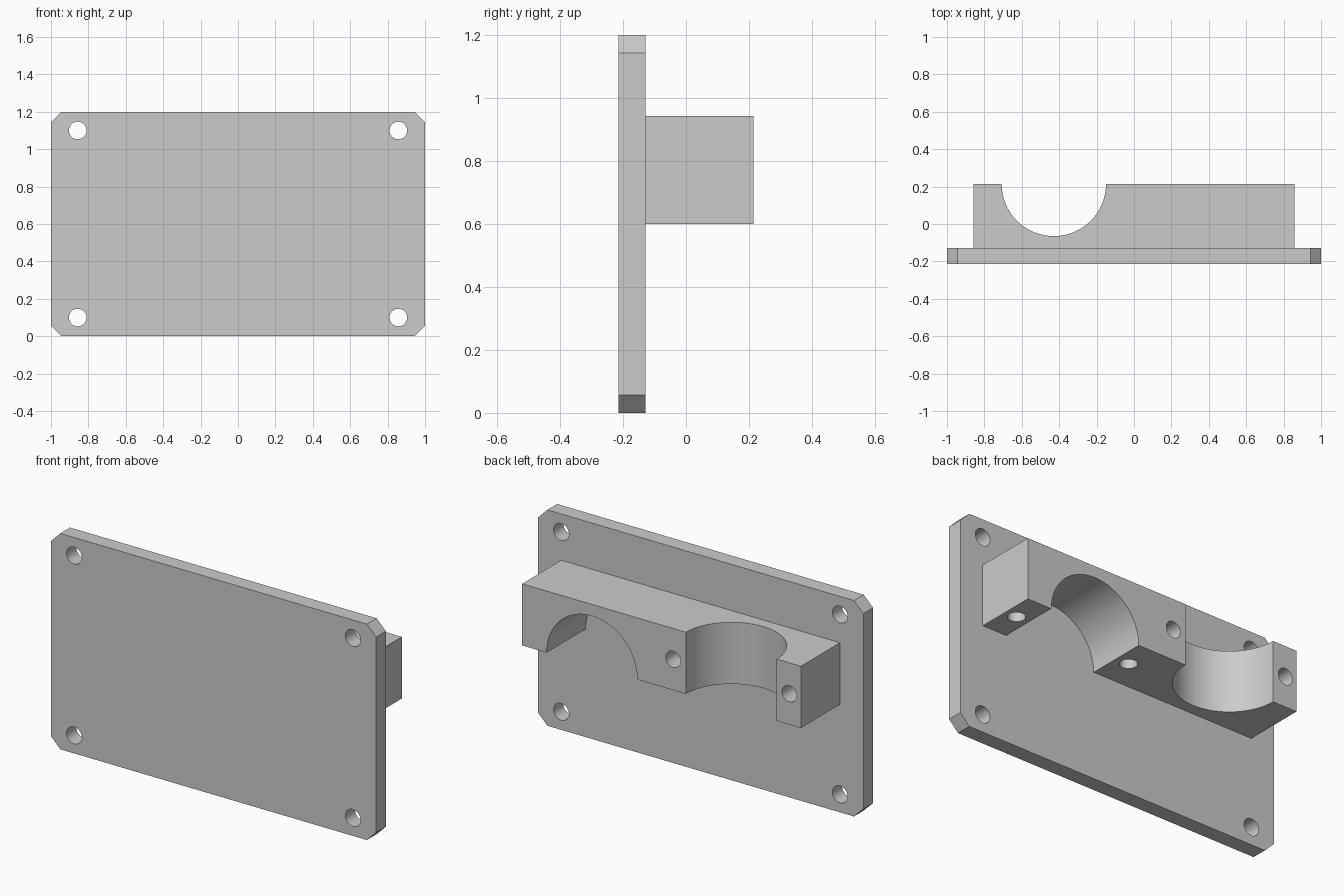
import bpy, bmesh, math
from mathutils import Matrix, Vector

cube = bpy.data.objects.get("Cube")
if cube:
    bpy.data.objects.remove(cube, do_unlink=True)

U = 2 / 70                      # one design unit
FRONT, SEAM, BACK = -7.5 * U, -4.5 * U, 7.5 * U
HEIGHT, LOW, HIGH = 42 * U, 21 * U, 33 * U
MID_Z, MID_Y = (LOW + HIGH) / 2, (SEAM + BACK) / 2
GROOVE_X, GROOVE_R = 15 * U, 0.279
BOLT_STEP, BOLT_R, BOLT_DEPTH = 12.5 * U, 0.045, 0.26

gray = bpy.data.materials.new("plain gray")
gray.use_nodes = True
gray.diffuse_color = (0.6, 0.6, 0.6, 1)
gray.node_tree.nodes["Principled BSDF"].inputs["Base Color"].default_value = (0.6, 0.6, 0.6, 1)


def new_object(name, bm):
    bmesh.ops.recalc_face_normals(bm, faces=bm.faces)
    mesh = bpy.data.meshes.new(name)
    bm.to_mesh(mesh)
    bm.free()
    mesh.materials.append(gray)
    obj = bpy.data.objects.new(name, mesh)
    bpy.context.collection.objects.link(obj)
    return obj


def extrude_profile(name, points, y0, y1):
    """Solid from an outline in x and z, running from y0 to y1."""
    bm = bmesh.new()
    face = bm.faces.new([bm.verts.new((x, y0, z)) for x, z in points])
    moved = bmesh.ops.extrude_face_region(bm, geom=[face])["geom"]
    bmesh.ops.translate(bm, vec=(0, y1 - y0, 0),
                        verts=[v for v in moved if isinstance(v, bmesh.types.BMVert)])
    return new_object(name, bm)


def drill(bm, centre, radius, length, axis, sides=32):
    """Add a cylinder along y or z to a cutter mesh."""
    turn = Matrix.Rotation(math.pi / 2, 4, "X") if axis == "y" else Matrix()
    bmesh.ops.create_cone(bm, cap_ends=True, segments=sides, radius1=radius, radius2=radius,
                          depth=length, matrix=Matrix.Translation(Vector(centre)) @ turn)


def cut(obj, bm):
    """Subtract the cutter mesh, bake the result and shade it."""
    cutter = new_object("cutter", bm)
    cutter.hide_render = True
    mod = obj.modifiers.new("cut", "BOOLEAN")
    mod.operation, mod.solver, mod.object = "DIFFERENCE", "EXACT", cutter
    graph = bpy.context.evaluated_depsgraph_get()
    mesh = bpy.data.meshes.new_from_object(obj.evaluated_get(graph))
    obj.modifiers.clear()
    obj.data = mesh
    bpy.data.objects.remove(cutter, do_unlink=True)
    bpy.ops.object.select_all(action="DESELECT")
    obj.select_set(True)
    bpy.context.view_layer.objects.active = obj
    bpy.ops.object.shade_smooth_by_angle(angle=math.radians(30))


# Mounting plate with clipped corners and four through holes
c = 2 * U
outline = [(-1, c), (c - 1, 0), (1 - c, 0), (1, c),
           (1, HEIGHT - c), (1 - c, HEIGHT), (c - 1, HEIGHT), (-1, HEIGHT - c)]
plate = extrude_profile("mounting_plate", outline, FRONT, SEAM)
holes = bmesh.new()
for x in (-30 * U, 30 * U):
    for z in (3.5 * U, HEIGHT - 3.5 * U):
        drill(holes, (x, (FRONT + SEAM) / 2, z), 0.047, 0.4, "y")
cut(plate, holes)

# Clamp block on the back of the plate
w = 30 * U
block = extrude_profile("clamp_block", [(-w, LOW), (w, LOW), (w, HIGH), (-w, HIGH)], SEAM, BACK)
cuts = bmesh.new()
# Upright groove open to the back, and a groove open below running to the plate
drill(cuts, (-GROOVE_X, BACK, MID_Z), GROOVE_R, 1, "z", 64)
drill(cuts, (GROOVE_X, MID_Y, LOW), GROOVE_R, 1, "y", 64)
# Blind bolt holes beside each groove
for side in (-1, 1):
    drill(cuts, (-GROOVE_X + side * BOLT_STEP, BACK, MID_Z), BOLT_R, 2 * BOLT_DEPTH, "y")
    drill(cuts, (GROOVE_X + side * BOLT_STEP, MID_Y, LOW), BOLT_R, 2 * BOLT_DEPTH, "z")
cut(block, cuts)
